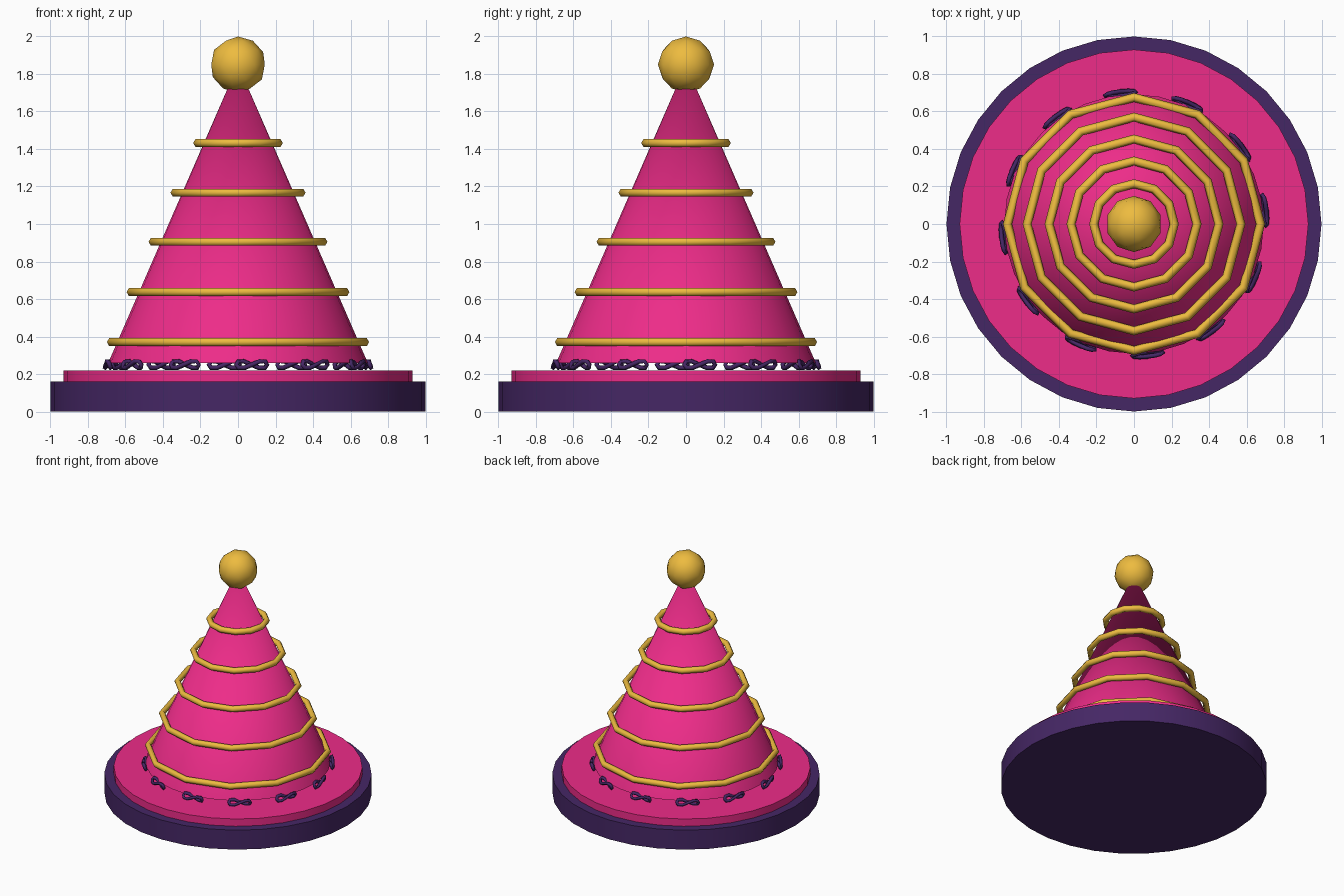
import bpy
from math import sin, cos, pi, radians

if "Cube" in bpy.data.objects:
    bpy.data.objects.remove(bpy.data.objects["Cube"])


def material(name, color):
    m = bpy.data.materials.new(name)
    m.diffuse_color = (*color, 1)
    m.use_nodes = True
    m.node_tree.nodes["Principled BSDF"].inputs["Base Color"].default_value = m.diffuse_color
    return m


PINK = material("pink", (0.85, 0.025, 0.25))
PURPLE = material("purple", (0.06, 0.02, 0.13))
GOLD = material("gold", (0.85, 0.5, 0.05))


def finish(name, mat, angle=40):
    o = bpy.context.object
    o.name = name
    o.data.materials.append(mat)
    bpy.ops.object.shade_smooth_by_angle(angle=radians(angle))
    return o


def frustum(name, mat, r1, r2, z1, z2, sides=32):
    bpy.ops.mesh.primitive_cone_add(vertices=sides, radius1=r1, radius2=r2,
                                    depth=z2 - z1, location=(0, 0, (z1 + z2) / 2))
    return finish(name, mat)


# Stepped brim and the hat cone floating just above it
frustum("base_disc", PURPLE, 1.0, 1.0, 0, 0.16)
frustum("brim_disc", PINK, 0.93, 0.93, 0.16, 0.22)
frustum("hat_cone", PINK, 0.692, 0.0, 0.26, 1.85)

# Pompom
bpy.ops.mesh.primitive_ico_sphere_add(subdivisions=2, radius=0.15, location=(0, 0, 1.85))
finish("pompom", GOLD)

# Gold cords around the cone
for i, (z, r) in enumerate([(0.37, 0.675), (0.637, 0.57), (0.905, 0.453),
                            (1.167, 0.336), (1.432, 0.215)]):
    bpy.ops.mesh.primitive_torus_add(major_segments=12, minor_segments=6,
                                     major_radius=r, minor_radius=0.024,
                                     location=(0, 0, z))
    finish(f"gold_cord_{i + 1}", GOLD, 65)


# Small looped bows bridging the gap under the cone
def bow(name, angle):
    cu = bpy.data.curves.new(name, "CURVE")
    cu.dimensions = "3D"
    cu.bevel_depth = 0.013
    cu.bevel_resolution = 0
    n = 12
    sp = cu.splines.new("POLY")
    sp.points.add(n - 1)
    sp.use_cyclic_u = True
    for k, p in enumerate(sp.points):
        t = 2 * pi * k / n
        p.co = (0.698 + 0.012 * cos(t), 0.082 * sin(t), 0.25 + 0.02 * sin(2 * t), 1)
    cu.materials.append(PURPLE)
    o = bpy.data.objects.new(name, cu)
    o.rotation_euler.z = angle
    bpy.context.collection.objects.link(o)


for i in range(12):
    bow(f"bow_{i + 1}", radians(6 + 30 * i))
